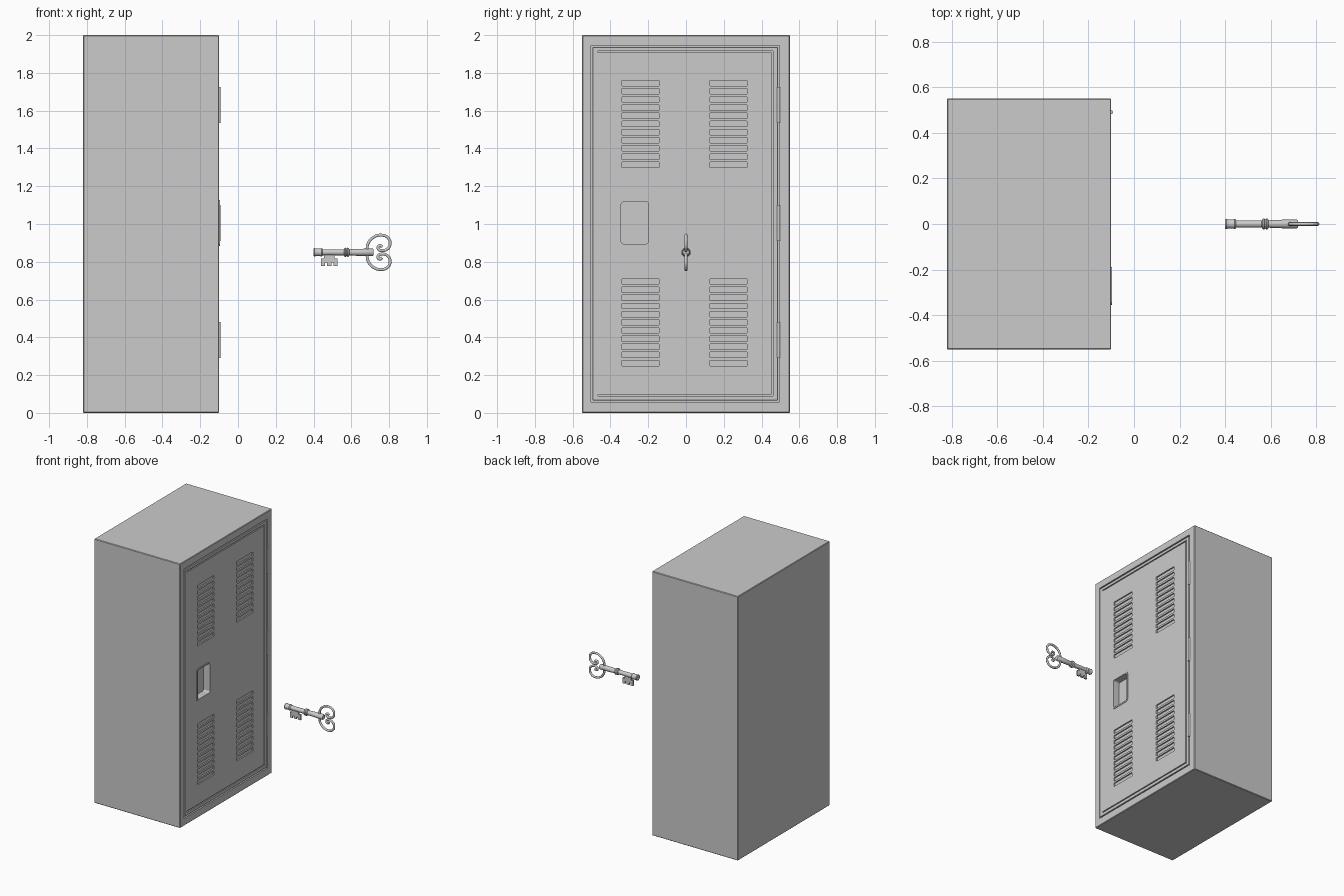
import bpy, bmesh, math
from mathutils import Matrix, Vector

if "Cube" in bpy.data.objects:
    bpy.data.objects.remove(bpy.data.objects["Cube"])

FRONT = -0.10      # x of the locker's door face
KEY_Z = 0.85       # height of the key's axis


def finish(bm, name, smooth=False):
    bmesh.ops.recalc_face_normals(bm, faces=bm.faces)
    me = bpy.data.meshes.new(name)
    bm.to_mesh(me)
    bm.free()
    ob = bpy.data.objects.new(name, me)
    bpy.context.collection.objects.link(ob)
    if smooth:
        bpy.ops.object.select_all(action='DESELECT')
        ob.select_set(True)
        bpy.context.view_layer.objects.active = ob
        bpy.ops.object.shade_smooth_by_angle(angle=math.radians(35))
    return ob


def add_box(bm, lo, hi, corner=0, bevel=0):
    """Box between two corners; 'corner' rounds the edges along x, 'bevel' all edges."""
    lo, hi = Vector(lo), Vector(hi)
    m = Matrix.Translation((lo + hi) / 2) @ Matrix.Diagonal((*(hi - lo), 1))
    verts = bmesh.ops.create_cube(bm, size=1, matrix=m)["verts"]
    edges = {e for v in verts for e in v.link_edges}
    if corner:
        edges = {e for e in edges if abs(e.verts[0].co.x - e.verts[1].co.x) > 1e-5}
    if corner or bevel:
        bmesh.ops.bevel(bm, geom=list(edges), offset=corner or bevel,
                        segments=4 if corner else 1, affect='EDGES', profile=0.5)


def boxes(name, specs):
    bm = bmesh.new()
    for s in specs:
        add_box(bm, *s)
    return finish(bm, name)


def cut(ob, cutter):
    cutter.hide_render = True
    cutter.hide_set(True)
    mod = ob.modifiers.new("cut", 'BOOLEAN')
    mod.operation = 'DIFFERENCE'
    mod.solver = 'EXACT'
    mod.object = cutter
    bpy.context.view_layer.update()
    me = bpy.data.meshes.new_from_object(ob.evaluated_get(bpy.context.evaluated_depsgraph_get()))
    ob.modifiers.clear()
    ob.data = me
    bpy.data.objects.remove(cutter)


# Cabinet with an opening for the door
cabinet = boxes("cabinet", [((-0.82, -0.55, 0), (FRONT, 0.55, 2), 0, 0.004)])
cut(cabinet, boxes("opening", [((-0.18, -0.502, 0.058), (0, 0.494, 1.945))]))

# Door, set flush in the opening with a thin gap all round
door = boxes("door", [((-0.178, -0.494, 0.066), (FRONT, 0.486, 1.937), 0, 0.002)])

# Vent slots, four banks of eleven
slots = []
for top in (1.76, 0.71):
    for y in (-0.34, 0.126):
        for i in range(11):
            z = top - i * 0.0432
            slots.append(((FRONT - 0.01, y, z - 0.029), (0, y + 0.198, z), 0.003))
# Pressed groove near the top, hinge side and bottom edges
d = FRONT - 0.008
slots += [((d, -0.465, 1.907), (0, 0.452, 1.915)),
          ((d, 0.452, 0.09), (0, 0.46, 1.915)),
          ((d, -0.465, 0.09), (0, 0.452, 0.098))]
cut(door, boxes("vent_cutter", slots[:-3]))
for g in slots[-3:]:
    cut(door, boxes("groove_cutter", [g]))
# Handle pocket
cut(door, boxes("pocket_cutter", [((FRONT - 0.05, -0.343, 0.895), (0, -0.199, 1.117), 0.012)]))

# Raised rim around the handle pocket
rim = boxes("handle_rim", [((FRONT - 0.004, -0.355, 0.884), (FRONT + 0.004, -0.188, 1.128), 0.02)])
cut(rim, boxes("rim_cutter", [((FRONT - 0.05, -0.343, 0.895), (0, -0.199, 1.117), 0.012)]))

# Hinge barrels
for i, z in enumerate((0.385, 1.005, 1.63)):
    bm = bmesh.new()
    bmesh.ops.create_cone(bm, cap_ends=True, segments=16, radius1=0.009, radius2=0.009, depth=0.19,
                          matrix=Matrix.Translation((FRONT - 0.001, 0.49, z)))
    finish(bm, f"hinge_{i + 1}", True)

# Key shaft, turned from a profile of (x, radius)
profile = [(0.400, 0), (0.400, 0.020), (0.405, 0.023), (0.412, 0.020), (0.436, 0.020), (0.441, 0.023),
           (0.446, 0.020), (0.448, 0.016), (0.560, 0.016), (0.563, 0.022), (0.569, 0.025),
           (0.575, 0.020), (0.581, 0.025), (0.587, 0.022), (0.590, 0.016), (0.620, 0.018),
           (0.712, 0.020), (0.718, 0.016), (0.718, 0)]
bm = bmesh.new()
vs = [bm.verts.new((x, 0, KEY_Z + r)) for x, r in profile]
es = [bm.edges.new(p) for p in zip(vs, vs[1:])]
bmesh.ops.spin(bm, geom=vs + es, cent=(0, 0, KEY_Z), axis=(1, 0, 0), angle=2 * math.pi, steps=24)
bmesh.ops.remove_doubles(bm, verts=bm.verts, dist=1e-4)
finish(bm, "key_shaft", True)

# Key bit with three teeth
outline = [(0.455, -0.008), (0.455, -0.032), (0.440, -0.032), (0.440, -0.072), (0.461, -0.072),
           (0.461, -0.055), (0.472, -0.055), (0.472, -0.072), (0.495, -0.072), (0.495, -0.055),
           (0.506, -0.055), (0.506, -0.072), (0.528, -0.072), (0.528, -0.032), (0.512, -0.032),
           (0.512, -0.008)]
bm = bmesh.new()
face = bm.faces.new([bm.verts.new((x, -0.007, KEY_Z + z)) for x, z in outline])
ext = bmesh.ops.extrude_face_region(bm, geom=[face])["geom"]
bmesh.ops.translate(bm, vec=(0, 0.014, 0), verts=[v for v in ext if isinstance(v, bmesh.types.BMVert)])
finish(bm, "key_bit")

# Heart-shaped key bow: one curled wire, mirrored above and below the shaft
curl = [(0.683, 0.010), (0.688, 0.045), (0.715, 0.078), (0.760, 0.091), (0.795, 0.076),
        (0.805, 0.045), (0.793, 0.019), (0.765, 0.009), (0.745, 0.015), (0.741, 0.028),
        (0.752, 0.036), (0.763, 0.028)]
for side, s in (("upper", 1), ("lower", -1)):
    cu = bpy.data.curves.new(f"key_bow_{side}", 'CURVE')
    cu.dimensions = '3D'
    cu.bevel_depth = 0.008
    cu.bevel_resolution = 3
    cu.resolution_u = 6
    cu.use_fill_caps = True
    sp = cu.splines.new('BEZIER')
    sp.bezier_points.add(len(curl) - 1)
    for p, (x, z) in zip(sp.bezier_points, curl):
        p.co = (x, 0, KEY_Z + s * z)
        p.handle_left_type = p.handle_right_type = 'AUTO'
    bpy.context.collection.objects.link(bpy.data.objects.new(f"key_bow_{side}", cu))
